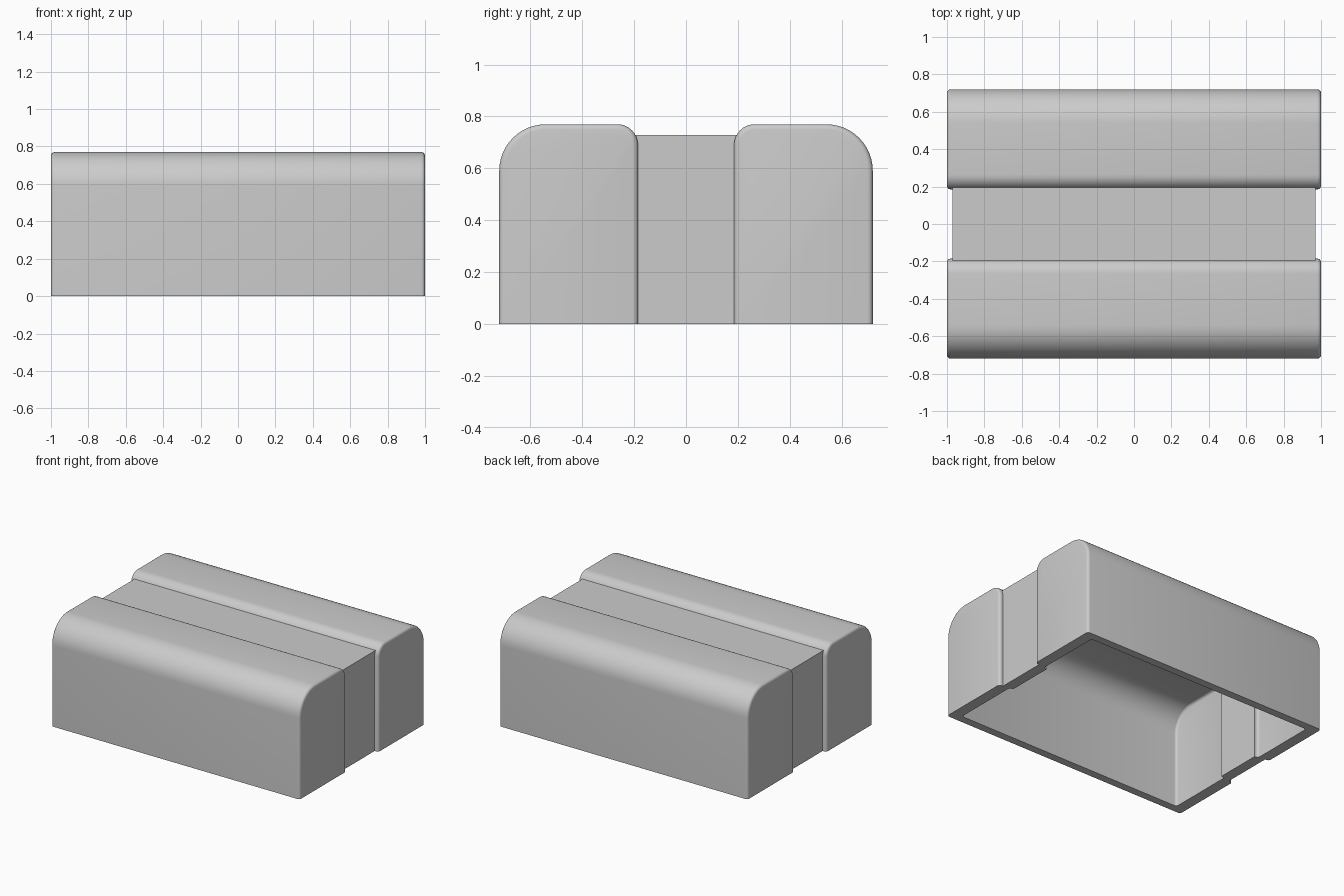
import bpy, bmesh, math

cube = bpy.data.objects.get("Cube")
if cube:
    bpy.data.objects.remove(cube, do_unlink=True)

GREY = (0.6, 0.6, 0.6, 1)
mat = bpy.data.materials.new("plain grey")
mat.use_nodes = True
mat.diffuse_color = GREY
mat.node_tree.nodes["Principled BSDF"].inputs["Base Color"].default_value = GREY

TOP, BASE = 0.77, -0.2
OUTER_Y, INNER_Y = 0.72, 0.185


def finish(bm, name):
    bmesh.ops.recalc_face_normals(bm, faces=bm.faces)
    mesh = bpy.data.meshes.new(name)
    bm.to_mesh(mesh)
    bm.free()
    mesh.materials.append(mat)
    obj = bpy.data.objects.new(name, mesh)
    bpy.context.collection.objects.link(obj)
    return obj


def arc(cy, cz, r, start, end, n):
    return [(cy + r * math.cos(math.radians(start + (end - start) * i / n)),
             cz + r * math.sin(math.radians(start + (end - start) * i / n)))
            for i in range(n + 1)]


def rounded_section(name, side, scale):
    """Long block with a big outer and a small inner rounded shoulder."""
    big, small = 0.18, 0.08
    profile = [(INNER_Y, BASE), (OUTER_Y, BASE)]
    profile += arc(OUTER_Y - big, TOP - big, big, 0, 90, 12)
    profile += arc(INNER_Y + small, TOP - small, small, 90, 180, 8)
    bm = bmesh.new()
    ring = [bm.verts.new((-scale, side * y * scale, z * scale)) for y, z in profile]
    cap = bm.faces.new(ring)
    ext = bmesh.ops.extrude_face_region(bm, geom=[cap], use_keep_orig=True)
    moved = [g for g in ext["geom"] if isinstance(g, bmesh.types.BMVert)]
    bmesh.ops.translate(bm, verts=moved, vec=(2 * scale, 0, 0))
    bmesh.ops.recalc_face_normals(bm, faces=bm.faces)
    # soften the edges around both ends
    rims = [e for e in bm.edges if abs(e.verts[0].co.x - e.verts[1].co.x) < 0.01]
    bmesh.ops.bevel(bm, geom=rims, offset=0.02 * scale, segments=4,
                    profile=0.5, affect='EDGES')
    return finish(bm, name)


def box(name, half_x, half_y, low, high):
    bm = bmesh.new()
    bmesh.ops.create_cube(bm, size=1)
    for v in bm.verts:
        v.co = (v.co.x * 2 * half_x, v.co.y * 2 * half_y, high if v.co.z > 0 else low)
    return finish(bm, name)


def parts(prefix, s):
    return [rounded_section(prefix + "front_section", -1, s),
            rounded_section(prefix + "back_section", 1, s),
            box(prefix + "middle_band", 0.97 * s, 0.25 * s, BASE * s, 0.728 * s)]


# Outer body, hollowed by a smaller copy of itself and cut flat at the base
shell, back, band = parts("", 1)
hollow = parts("cavity_", 0.92)
floor = box("floor_cutter", 1.5, 1.5, -1, 0)
tools = [(back, 'UNION'), (band, 'UNION')]
tools += [(h, 'DIFFERENCE') for h in hollow + [floor]]
for tool, operation in tools:
    mod = shell.modifiers.new(tool.name, 'BOOLEAN')
    mod.object, mod.operation, mod.solver = tool, operation, 'EXACT'
    tool.hide_render = True

bpy.context.view_layer.update()
graph = bpy.context.evaluated_depsgraph_get()
result = bpy.data.meshes.new_from_object(shell.evaluated_get(graph))
shell.modifiers.clear()
shell.data = result
for tool, _ in tools:
    bpy.data.objects.remove(tool, do_unlink=True)

shell.name = "hollow_cover"
bpy.ops.object.select_all(action='DESELECT')
shell.select_set(True)
bpy.context.view_layer.objects.active = shell
bpy.ops.object.shade_smooth_by_angle(angle=math.radians(35))
